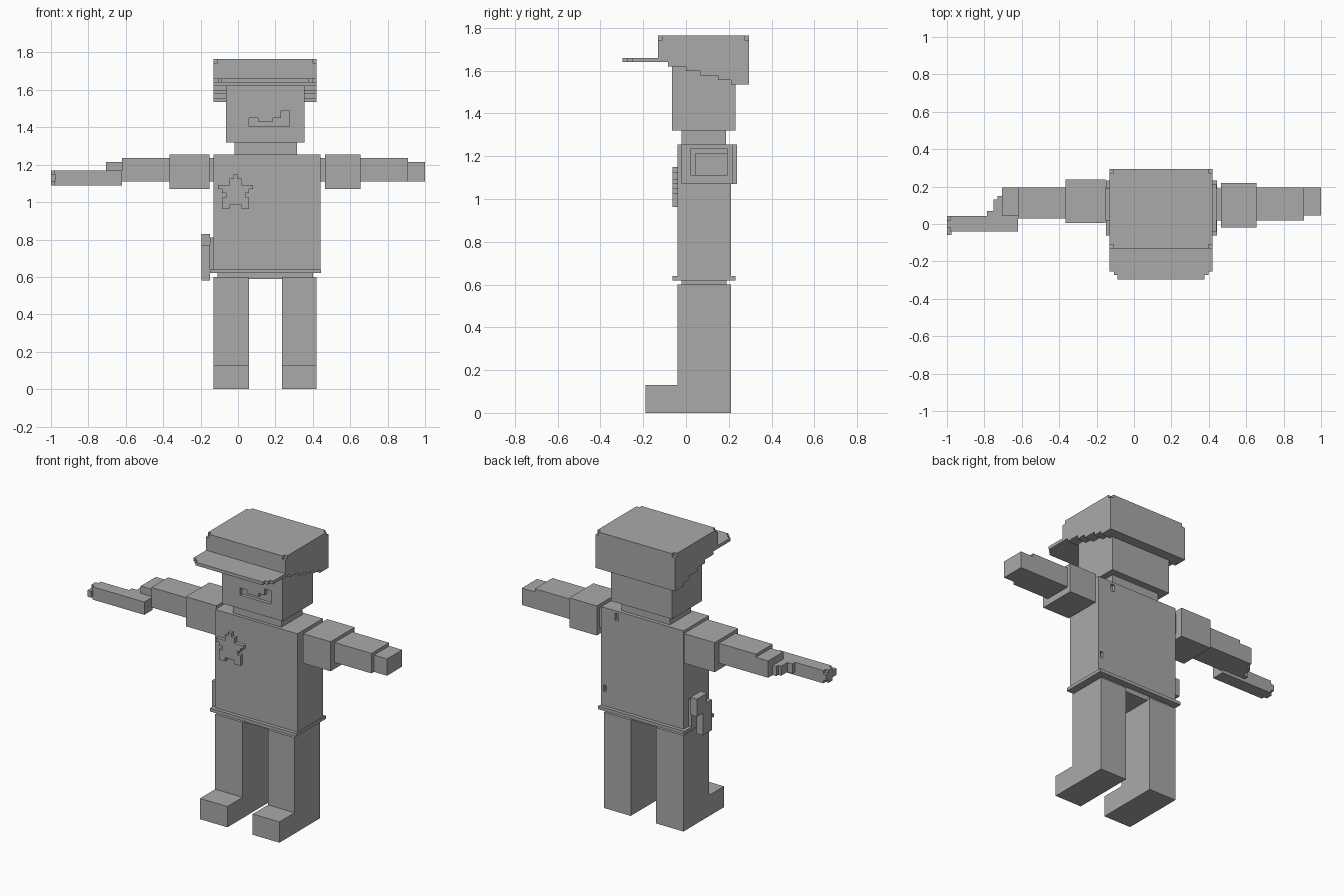
import bpy, bmesh

grey = bpy.data.materials.new("grey")
grey.diffuse_color = (0.4, 0.4, 0.4, 1)


def finish(name, bm):
    bmesh.ops.recalc_face_normals(bm, faces=bm.faces)
    mesh = bpy.data.meshes.new(name)
    bm.to_mesh(mesh)
    bm.free()
    mesh.materials.append(grey)
    ob = bpy.data.objects.new(name, mesh)
    bpy.context.collection.objects.link(ob)
    return ob


def add_box(bm, x0, x1, y0, y1, z0, z1):
    vs = bmesh.ops.create_cube(bm, size=1)["verts"]
    for v in vs:
        v.co = (x1 if v.co.x > 0 else x0, y1 if v.co.y > 0 else y0, z1 if v.co.z > 0 else z0)


def box(name, *boxes):
    bm = bmesh.new()
    for b in boxes:
        add_box(bm, *b)
    return finish(name, bm)


def prism(name, pts, axis, a, b):
    """Extrude a 2D outline along the given axis from a to b."""
    bm = bmesh.new()

    def place(p, t):
        q = list(p)
        q.insert(axis, t)
        return q
    face = bm.faces.new([bm.verts.new(place(p, a)) for p in pts])
    ext = bmesh.ops.extrude_face_region(bm, geom=[face])["geom"]
    for v in ext:
        if isinstance(v, bmesh.types.BMVert):
            v.co[axis] = b
    return finish(name, bm)


def cut(ob, cutter):
    cutter.hide_render = True
    mod = ob.modifiers.new("cut", 'BOOLEAN')
    mod.operation = 'DIFFERENCE'
    mod.solver = 'EXACT'
    mod.object = cutter
    bpy.context.view_layer.objects.active = ob
    bpy.ops.object.modifier_apply(modifier=mod.name)
    bpy.data.objects.remove(cutter)


# Legs with boots, hips, belt
for side, x0, x1 in (("left", 0.235, 0.42), ("right", -0.13, 0.06)):
    prism(side + "_leg", [(-0.19, 0), (0.21, 0), (0.21, 0.6), (-0.04, 0.6), (-0.04, 0.13), (-0.19, 0.13)],
          0, x0, x1)
box("hips", (-0.11, 0.40, -0.02, 0.19, 0.59, 0.63))
box("belt", (-0.15, 0.445, -0.062, 0.232, 0.62, 0.64))

# Torso with two small pits in the back
torso = box("torso", (-0.13, 0.44, -0.04, 0.21, 0.63, 1.255))
cut(torso, box("back_pits", (0.32, 0.345, 0.19, 0.25, 1.195, 1.24), (0.405, 0.425, 0.19, 0.25, 0.73, 0.77)))

# Star badge, mirrored half outline
half = [(0.011, 1.15), (0.011, 1.125), (0.033, 1.125), (0.033, 1.092), (0.094, 1.092), (0.094, 1.07),
        (0.073, 1.07), (0.073, 1.05), (0.052, 1.05), (0.052, 1.025), (0.073, 1.025), (0.073, 0.962),
        (0.032, 0.962), (0.032, 0.985)]
cx = -0.013
prism("star_badge", [(cx + x, z) for x, z in half] + [(cx - x, z) for x, z in reversed(half)], 1, -0.063, -0.035)

# Left arm
box("left_shoulder", (0.43, 0.47, 0.02, 0.19, 1.11, 1.235))
box("left_sleeve", (0.465, 0.655, -0.02, 0.218, 1.07, 1.255))
box("left_forearm", (0.65, 0.91, 0.02, 0.195, 1.11, 1.235))
box("left_hand", (0.905, 1.0, 0.045, 0.195, 1.11, 1.215))

# Right arm
box("right_shoulder", (-0.16, -0.12, 0.02, 0.19, 1.11, 1.235))
box("right_sleeve", (-0.365, -0.152, 0.005, 0.238, 1.07, 1.255))
box("right_forearm", (-0.62, -0.36, 0.03, 0.195, 1.11, 1.235))
box("right_hand", (-0.705, -0.615, 0.045, 0.195, 1.11, 1.215))
prism("right_fingers", [(-0.62, 0.03), (-0.62, 0.15), (-0.705, 0.15), (-0.73, 0.15), (-0.73, 0.13), (-0.75, 0.13),
                        (-0.75, 0.07), (-0.785, 0.07), (-0.785, 0.03)], 2, 1.11, 1.17)

# Held baton with cross-shaped tip
box("baton", (-0.98, -0.62, -0.04, 0.042, 1.09, 1.17))
box("baton_tip", (-1.0, -0.975, -0.06, 0.042, 1.11, 1.15), (-1.0, -0.975, -0.02, 0.02, 1.09, 1.17))

# Holster and grip on the hip
box("holster", (-0.195, -0.15, 0.02, 0.11, 0.58, 0.77), (-0.15, -0.125, 0.04, 0.16, 0.64, 0.81))
box("holster_grip", (-0.195, -0.15, 0.07, 0.17, 0.72, 0.83))

# Neck and head with a recessed smile
box("neck", (-0.02, 0.315, -0.02, 0.187, 1.24, 1.33))
head = box("head", (-0.065, 0.355, -0.065, 0.232, 1.32, 1.65))
cut(head, prism("smile_cutter", [(0.06, 1.405), (0.275, 1.405), (0.275, 1.49), (0.23, 1.49), (0.23, 1.45),
                                 (0.187, 1.45), (0.187, 1.428), (0.107, 1.428), (0.107, 1.45), (0.06, 1.45)],
                1, -0.1, -0.044))

# Stepped hair, open at the forehead, with little pits on both sides
hair = prism("hair", [(-0.105, 1.66), (-0.105, 1.54), (-0.022, 1.54), (-0.022, 1.49), (0.108, 1.49), (0.108, 1.45),
                      (0.196, 1.45), (0.196, 1.408), (0.27, 1.408), (0.27, 1.66)], 0, -0.105, 0.40)
cut(hair, box("forehead_cutter", (-0.025, 0.32, -0.2, -0.06, 1.5, 1.62), (0.065, 0.28, -0.2, -0.06, 1.5, 1.64)))
pits = [(-0.077, 1.588), (0.072, 1.545), (0.115, 1.503), (0.2, 1.525), (0.222, 1.482), (0.165, 1.462)]
for xa, xb in ((0.379, 0.45), (-0.15, -0.084)):
    cut(hair, box("hair_pits", *[(xa, xb, y - 0.011, y + 0.011, z - 0.011, z + 0.011) for y, z in pits]))

# Hat crown with a slanted stepped rim and notched top corners
crown = prism("hat_crown", [(-0.13, 1.765), (-0.13, 1.64), (-0.085, 1.64), (-0.085, 1.62), (0, 1.62), (0, 1.598),
                            (0.065, 1.598), (0.065, 1.577), (0.15, 1.577), (0.15, 1.555), (0.21, 1.555),
                            (0.21, 1.535), (0.295, 1.535), (0.295, 1.765)], 0, -0.13, 0.42)
cut(crown, box("corner_cutter", *[(x - 0.021, x + 0.021, y - 0.021, y + 0.021, 1.744, 1.8)
                                  for x in (-0.13, 0.42) for y in (-0.13, 0.295)]))

# Hat brim with stepped corners
edge = [(0.275, -0.12), (0.275, -0.253), (0.253, -0.253), (0.253, -0.274), (0.232, -0.274), (0.232, -0.296)]
prism("hat_brim", [(0.145 + x, y) for x, y in edge] + [(0.145 - x, y) for x, y in reversed(edge)], 2, 1.64, 1.66)
